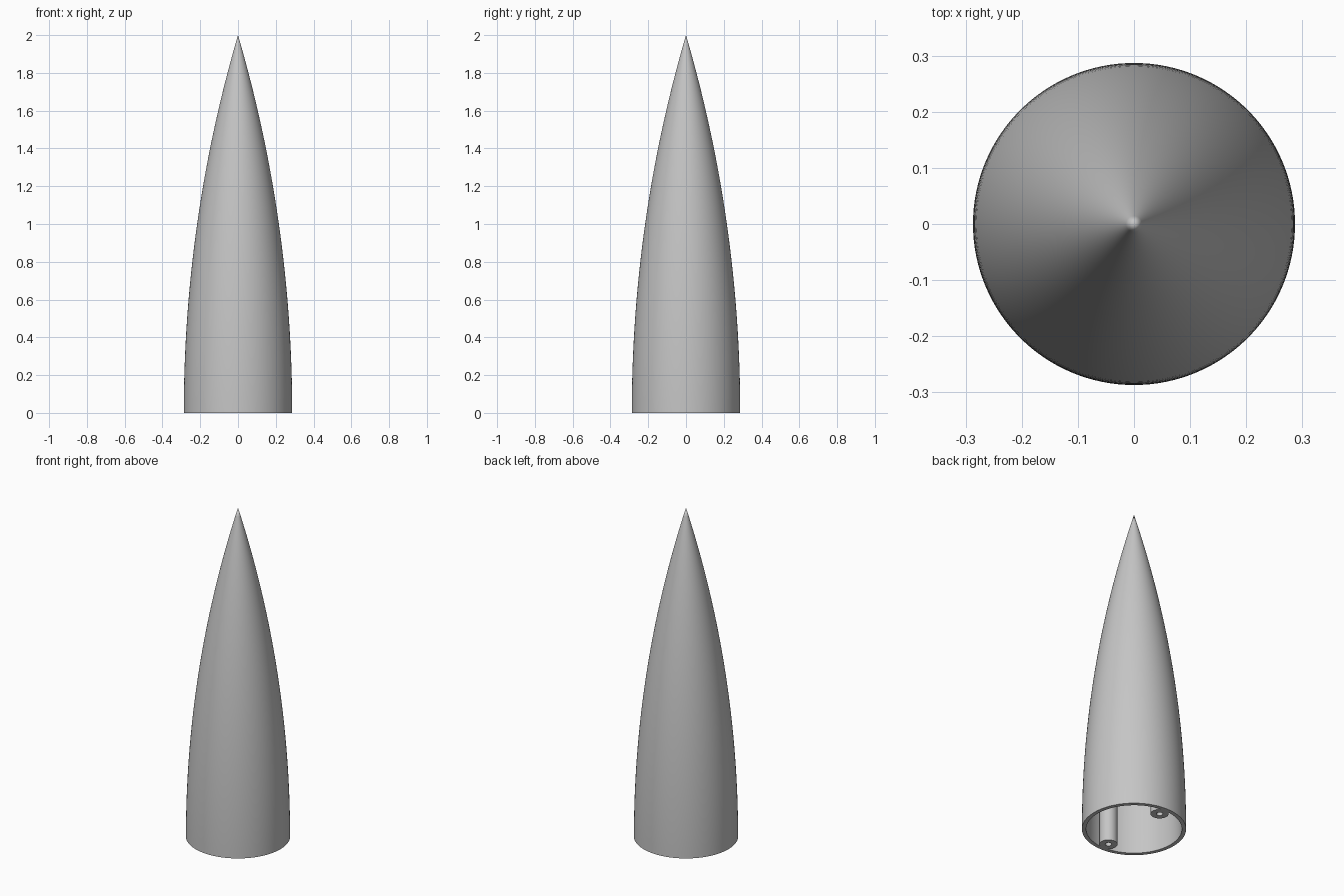
import bpy, bmesh, math

cube = bpy.data.objects.get("Cube")
if cube:
    bpy.data.objects.remove(cube, do_unlink=True)

HEIGHT, RADIUS, WALL = 2.0, 0.287, 0.023
RHO = (RADIUS ** 2 + HEIGHT ** 2) / (2 * RADIUS)

grey = bpy.data.materials.new("light grey plastic")
grey.use_nodes = True
colour = (0.56, 0.56, 0.56, 1)
grey.diffuse_color = colour
grey.node_tree.nodes["Principled BSDF"].inputs["Base Color"].default_value = colour


def ogive(z, inset=0.0):
    """Radius of the tangent ogive at height z, shrunk by the wall."""
    return math.sqrt((RHO - inset) ** 2 - z * z) - (RHO - RADIUS)


def lathe(name, profile, steps, location=(0, 0, 0), closed=False):
    """Revolve an (r, z) profile about the vertical axis."""
    bm = bmesh.new()
    verts = [bm.verts.new((r, 0, z)) for r, z in profile]
    edges = [bm.edges.new(pair) for pair in zip(verts, verts[1:])]
    if closed:
        edges.append(bm.edges.new((verts[-1], verts[0])))
    bmesh.ops.spin(bm, geom=verts + edges, cent=(0, 0, 0), axis=(0, 0, 1),
                   angle=math.tau, steps=steps, use_duplicate=False)
    bmesh.ops.remove_doubles(bm, verts=bm.verts, dist=1e-5)
    bmesh.ops.recalc_face_normals(bm, faces=bm.faces)
    mesh = bpy.data.meshes.new(name)
    bm.to_mesh(mesh)
    bm.free()
    mesh.materials.append(grey)
    obj = bpy.data.objects.new(name, mesh)
    obj.location = location
    bpy.context.collection.objects.link(obj)
    bpy.ops.object.select_all(action='DESELECT')
    obj.select_set(True)
    bpy.context.view_layer.objects.active = obj
    bpy.ops.object.shade_smooth_by_angle(angle=math.radians(30))
    return obj


# Hollow shell: outer curve up to the tip, inner curve back down to the rim
N = 40
inner_top = math.sqrt((RHO - WALL) ** 2 - (RHO - RADIUS) ** 2)
outer = [(ogive(HEIGHT * i / N), HEIGHT * i / N) for i in range(N)] + [(0, HEIGHT)]
inner = [(0, inner_top)] + [(ogive(inner_top * i / N, WALL), inner_top * i / N)
                            for i in reversed(range(N))]
# The two curves meet the axis separately, so the rim joins them at the base
lathe("nose_cone_shell", inner + outer, 128)

# Two screw bosses inside the base, each with a blind pilot hole
BOSS_R, HOLE_R, BOSS_H, HOLE_H = 0.05, 0.018, 0.4, 0.25
boss = [(0, HOLE_H), (HOLE_R, HOLE_H), (HOLE_R, 0), (BOSS_R, 0),
        (BOSS_R, BOSS_H), (0, BOSS_H)]
for side, label in ((-1, "front"), (1, "back")):
    lathe(label + "_screw_boss", boss, 32, (0, side * 0.219, 0))
